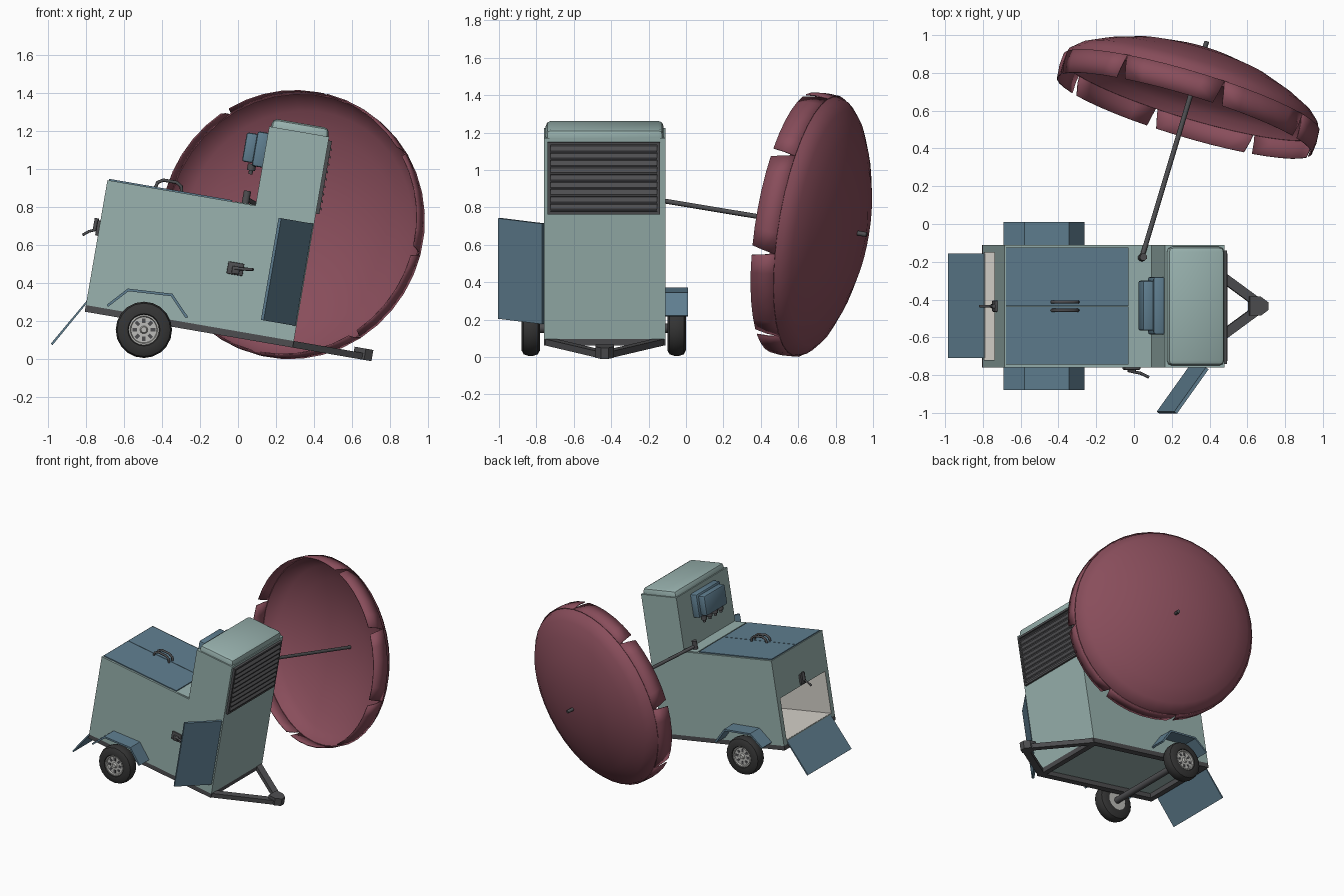
import bpy, bmesh, math
from mathutils import Matrix, Vector

if "Cube" in bpy.data.objects:
    bpy.data.objects.remove(bpy.data.objects["Cube"])

def mat(name, c):
    m = bpy.data.materials.new(name)
    m.diffuse_color = (*c, 1)
    m.use_nodes = True
    m.node_tree.nodes["Principled BSDF"].inputs["Base Color"].default_value = m.diffuse_color
    return m

TEAL = mat("teal paint", (0.32, 0.45, 0.43))
BLUE = mat("slate blue", (0.115, 0.21, 0.28))
RED = mat("maroon fabric", (0.25, 0.075, 0.105))
GREY = mat("dark grey metal", (0.075, 0.075, 0.08))
TYRE = mat("black rubber", (0.035, 0.035, 0.035))
RIM = mat("light grey metal", (0.5, 0.5, 0.48))
BEIGE = mat("pale interior", (0.68, 0.65, 0.60))

I = Matrix.Identity(4)
# the trailer leans nose down: local x runs along the chassis, z is its up
L = Matrix.Translation((-0.80, 0, 0.285)) @ Matrix.Rotation(math.radians(9.8), 4, 'Y')
Y0, Y1, YC = -0.76, -0.11, -0.435

def finish(name, bm, mats, M=I, angle=35, fix=True):
    if fix:
        bmesh.ops.recalc_face_normals(bm, faces=bm.faces)
    me = bpy.data.meshes.new(name)
    bm.to_mesh(me)
    bm.free()
    me.transform(M)
    for m in (mats if isinstance(mats, list) else [mats]):
        me.materials.append(m)
    me.polygons.foreach_set("use_smooth", [True] * len(me.polygons))
    me.set_sharp_from_angle(angle=math.radians(angle))
    ob = bpy.data.objects.new(name, me)
    bpy.context.collection.objects.link(ob)
    return ob

def box(name, lo, hi, m, M=L, bevel=0):
    lo, hi = Vector(lo), Vector(hi)
    bm = bmesh.new()
    bmesh.ops.create_cube(bm, size=1)
    for v in bm.verts:
        v.co = Vector(v.co[i] * (hi - lo)[i] + (hi + lo)[i] / 2 for i in range(3))
    if bevel:
        bmesh.ops.bevel(bm, geom=bm.edges[:], offset=bevel, segments=2, affect='EDGES', profile=0.5)
    return finish(name, bm, m, M)

def prism(name, pts, y0, y1, m, M=L):
    bm = bmesh.new()
    f = bm.faces.new([bm.verts.new((x, y0, z)) for x, z in pts])
    ext = bmesh.ops.extrude_face_region(bm, geom=[f])
    bmesh.ops.translate(bm, vec=(0, y1 - y0, 0), verts=[g for g in ext['geom'] if isinstance(g, bmesh.types.BMVert)])
    return finish(name, bm, m, M)

def lathe(name, prof, steps, m, M, angle=35):
    bm = bmesh.new()
    vs = [bm.verts.new((r, 0, t)) for r, t in prof]
    es = [bm.edges.new(p) for p in zip(vs, vs[1:])]
    bmesh.ops.spin(bm, geom=vs + es, cent=(0, 0, 0), axis=(0, 0, 1), angle=math.tau, steps=steps, use_duplicate=False)
    bmesh.ops.remove_doubles(bm, verts=bm.verts, dist=1e-4)
    return finish(name, bm, m, M, angle)

def tube(name, pts, r, m, M=L):
    cu = bpy.data.curves.new(name, 'CURVE')
    cu.dimensions, cu.bevel_depth, cu.bevel_resolution, cu.use_fill_caps = '3D', r, 2, True
    s = cu.splines.new('POLY')
    s.points.add(len(pts) - 1)
    for p, q in zip(s.points, pts):
        p.co = (*(M @ Vector(q)), 1)
    cu.materials.append(m)
    ob = bpy.data.objects.new(name, cu)
    bpy.context.collection.objects.link(ob)

def beam(name, a, b, w, h, m):
    a, b = Vector(a), Vector(b)
    d = b - a
    M = L @ Matrix.Translation(a) @ Matrix.Rotation(math.atan2(d.y, d.x), 4, 'Z')
    box(name, (0, -w / 2, -h), (d.length, w / 2, 0), m, M)

# body: L-shaped side profile, with a hollow hold opened in the rear wall
bm = bmesh.new()
prof = [(0, 0), (1.11, 0), (1.11, 1.09), (0.79, 1.09), (0.79, 0.667), (0, 0.667)]
base = bm.faces.new([bm.verts.new((x, Y0, z)) for x, z in prof])
ext = bmesh.ops.extrude_face_region(bm, geom=[base])
bmesh.ops.translate(bm, vec=(0, Y1 - Y0, 0), verts=[g for g in ext['geom'] if isinstance(g, bmesh.types.BMVert)])
rear = next(f for f in bm.faces if all(abs(v.co.x) < 1e-5 for v in f.verts))
bmesh.ops.inset_individual(bm, faces=[rear], thickness=0.05)
for v in rear.verts:
    v.co = (0, -0.72 if v.co.y < YC else -0.15, 0.03 if v.co.z < 0.3 else 0.36)
ext = bmesh.ops.extrude_face_region(bm, geom=[rear])
inner = [g for g in ext['geom'] if isinstance(g, bmesh.types.BMVert)]
bmesh.ops.translate(bm, vec=(0.55, 0, 0), verts=inner)
if rear.is_valid and rear not in [g for g in ext['geom']]:
    bm.faces.remove(rear)
for f in bm.faces:
    if any(v in inner for v in f.verts):
        f.material_index = 1
finish("body", bm, [TEAL, BEIGE], L)

# rounded cap on the tower
box("tower_cap", (0.80, Y0 + 0.01, 1.04), (1.105, Y1 - 0.01, 1.135), TEAL, bevel=0.028)

# top lids and handles
for i, (a, b) in enumerate([(Y0 + 0.015, YC - 0.002), (YC + 0.002, Y1 - 0.015)]):
    box(f"lid_{i}", (0.008, a, 0.66), (0.665, b, 0.675), BLUE)
    y = YC + (-0.022, 0.022)[i]
    tube(f"lid_handle_{i}", [(0.255, y, 0.67), (0.262, y, 0.70), (0.29, y, 0.717), (0.36, y, 0.717),
                             (0.388, y, 0.70), (0.395, y, 0.67)], 0.009, GREY)
box("lid_rear_strip", (0.68, Y0 + 0.01, 0.66), (0.79, Y1 - 0.01, 0.671), TEAL)

# louvred grille on the tower front
g0, g1 = -0.74, -0.14
for n, lo, hi in [("back", (1.10, g0, 0.68), (1.114, g1, 1.07)), ("bottom", (1.10, g0, 0.68), (1.128, g1, 0.695)),
                  ("top", (1.10, g0, 1.055), (1.128, g1, 1.07)), ("left", (1.10, g0, 0.68), (1.128, g0 + 0.015, 1.07)),
                  ("right", (1.10, g1 - 0.015, 0.68), (1.128, g1, 1.07))]:
    box("grille_" + n, lo, hi, GREY)
for i in range(9):
    z = 0.70 + i * 0.0395
    prism(f"grille_slat_{i}", [(1.11, z + 0.036), (1.112, z + 0.026), (1.135, z), (1.137, z + 0.01)], g0 + 0.015, g1 - 0.015, GREY)

# control box on the tower back, with knobs below
box("control_box_back", (0.735, -0.585, 0.87), (0.80, -0.28, 1.055), BLUE, bevel=0.012)
box("control_box_front", (0.68, -0.565, 0.885), (0.74, -0.30, 1.04), BLUE, bevel=0.012)
for i in range(4):
    y = -0.54 + i * 0.07
    tube(f"control_knob_{i}", [(0.735, y, 0.88), (0.735, y, 0.845)], 0.022, GREY)
    tube(f"control_knob_tip_{i}", [(0.735, y, 0.85), (0.735, y, 0.825)], 0.011, GREY)

# open side door, hinged at the front edge
d = Vector((0.925 - 1.095, -0.235))
D = L @ Matrix.Translation((1.095, -0.762, 0.08)) @ Matrix.Rotation(math.atan2(d.y, d.x), 4, 'Z')
box("side_door", (0, -0.006, 0), (d.length, 0.012, 0.545), BLUE, D)

# open rear flap, hinged at the hold floor
prism("rear_flap", [(-0.79, 0.315), (-0.783, 0.309), (-0.975, 0.075), (-0.984, 0.083)], -0.71, -0.155, BLUE, I)

# side and rear latches
box("side_latch_plate", (0.70, -0.772, 0.29), (0.785, -0.755, 0.355), GREY, bevel=0.005)
box("side_latch_barrel", (0.725, -0.785, 0.295), (0.765, -0.765, 0.335), GREY, bevel=0.005)
tube("side_latch_lever", [(0.74, -0.78, 0.325), (0.79, -0.79, 0.328), (0.835, -0.812, 0.335)], 0.008, GREY)
box("rear_latch_plate", (-0.015, -0.465, 0.37), (0.005, -0.405, 0.45), GREY, bevel=0.005)
tube("rear_latch_bar", [(-0.02, -0.435, 0.40), (-0.02, -0.28, 0.40)][:1] + [(-0.02, -0.435, 0.46)], 0.012, GREY)
tube("rear_latch_lever", [(-0.015, -0.435, 0.40), (-0.05, -0.435, 0.385), (-0.08, -0.435, 0.36)], 0.007, GREY)

# chassis rails and drawbar
for i, y in enumerate((Y0 + 0.025, Y1 - 0.025)):
    beam(f"chassis_rail_{i}", (0, y, 0), (1.11, y, 0), 0.05, 0.035, GREY)
    beam(f"drawbar_{i}", (1.09, y, 0), (1.48, YC + (y - YC) * 0.06, 0), 0.05, 0.035, GREY)
for i, x in enumerate((0.025, 1.085)):
    beam(f"chassis_cross_{i}", (x, Y0, 0), (x, Y1, 0), 0.05, 0.035, GREY)
bm = bmesh.new()
pts = [(1.43, 0.05), (1.49, 0.05), (1.53, 0.02), (1.53, -0.02), (1.49, -0.05), (1.43, -0.05)]
f = bm.faces.new([bm.verts.new((x, YC + y, -0.035)) for x, y in pts])
ext = bmesh.ops.extrude_face_region(bm, geom=[f])
bmesh.ops.translate(bm, vec=(0, 0, 0.06), verts=[g for g in ext['geom'] if isinstance(g, bmesh.types.BMVert)])
finish("hitch", bm, GREY, L)

# wheels, axle and fenders, mirrored about the body centre
tube("axle", [(-0.495, -0.84, 0.155), (-0.495, -0.04, 0.155)], 0.025, GREY, I)
for s, side in ((-1, "front"), (1, "back")):
    W = Matrix.Translation((-0.495, YC - 0.005 + s * 0.39, 0.155)) @ Matrix.Rotation(-s * math.pi / 2, 4, 'X')
    lathe(f"tyre_{side}", [(0.076, 0.035), (0.085, 0.05), (0.118, 0.05), (0.14, 0.038), (0.148, 0.015), (0.148, -0.015),
                           (0.14, -0.038), (0.118, -0.05), (0.076, -0.05)], 20, TYRE, W)
    lathe(f"rim_{side}", [(0, 0.036), (0.068, 0.036), (0.072, 0.046), (0.08, 0.046), (0.08, -0.045), (0, -0.045)], 20, RIM, W)
    lathe(f"hub_{side}", [(0, 0.05), (0.015, 0.05), (0.022, 0.034)], 10, RIM, W)
    for k in range(8):
        box(f"rim_hole_{side}_{k}", (0.036, -0.009, 0.03), (0.06, 0.009, 0.038), GREY,
            W @ Matrix.Rotation(k * math.tau / 8, 4, 'Z'))
    arch = [(-0.69, 0.287), (-0.58, 0.372), (-0.345, 0.345), (-0.262, 0.222)]
    inner_arch = [(-0.683, 0.276), (-0.576, 0.358), (-0.353, 0.332), (-0.275, 0.216)]
    ys = (Y0 - 0.12, Y0 + 0.005) if s < 0 else (Y1 - 0.005, Y1 + 0.12)
    prism(f"fender_{side}", arch + inner_arch[::-1], *ys, BLUE, I)

# parasol: local z is the pole, leaning out behind the trailer
az = Vector((0.284, 0.946, -0.157)).normalized()
ax = (Vector((1, 0, 0)) - az * az.x).normalized()
ay = az.cross(ax)
P = Matrix.Translation((0.05, -0.15, 0.84)) @ Matrix((ax, ay, az)).transposed().to_4x4()
tube("pole", [(0, 0, -0.03), (0, 0, 1.18)], 0.013, GREY, P)
tube("pole_socket", [(0.035, -0.18, 0.80), (0.05, -0.175, 0.885)], 0.02, GREY, I)
lathe("canopy", [(0, 1.13), (0.2, 1.118), (0.38, 1.08), (0.53, 1.025), (0.64, 0.97), (0.69, 0.925), (0.708, 0.865),
                 (0.70, 0.865), (0.675, 0.915), (0.625, 0.955), (0.52, 1.01), (0.37, 1.065), (0.2, 1.105), (0, 1.117)],
      40, RED, P, 50)
for k in range(8):
    bm = bmesh.new()
    a0, a1 = (math.radians(15 + 45 * (k + j)) for j in (0, 1))
    rows = []
    for r, t, gap in ((0.708, 0.895, 0.0), (0.712, 0.83, 0.018), (0.705, 0.765, 0.038)):
        rows.append([bm.verts.new((r * math.cos(a), r * math.sin(a), t))
                     for a in (a0 + gap + (a1 - a0 - 2 * gap) * i / 5 for i in range(6))])
    for p, q in zip(rows, rows[1:]):
        for i in range(5):
            bm.faces.new((p[i], p[i + 1], q[i + 1], q[i]))
    finish(f"valance_{k}", bm, RED, P).modifiers.new("thickness", 'SOLIDIFY').thickness = 0.006
